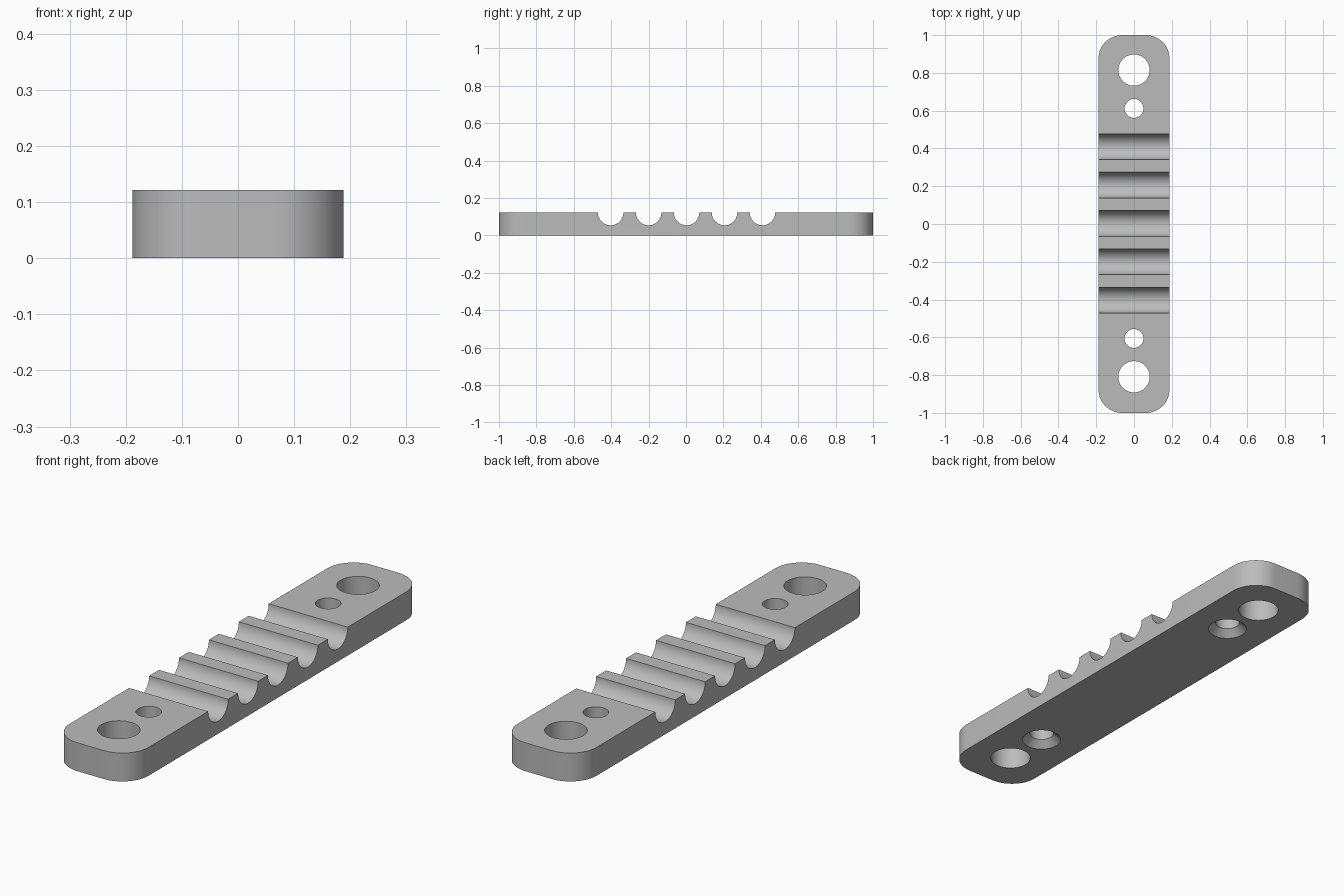
import bpy, bmesh, math

if "Cube" in bpy.data.objects:
    bpy.data.objects.remove(bpy.data.objects["Cube"])

W, L, H = 0.188, 1.0, 0.122      # half width, half length, thickness
CORNER = 0.125
OFFSET = 0.003                   # groove and hole pattern shift along y

grey = bpy.data.materials.new("grey")
grey.diffuse_color = (0.5, 0.5, 0.5, 1)
grey.use_nodes = True
grey.node_tree.nodes["Principled BSDF"].inputs["Base Color"].default_value = grey.diffuse_color


def lathe_cutter(name, profile, loc, rot=(0, 0, 0), n=64):
    """Closed solid of revolution from (radius, z) rings."""
    bm = bmesh.new()
    rings = [[bm.verts.new((r * math.cos(2 * math.pi * i / n), r * math.sin(2 * math.pi * i / n), z))
              for i in range(n)] for r, z in profile]
    for a, b in zip(rings, rings[1:]):
        for i in range(n):
            j = (i + 1) % n
            bm.faces.new((a[i], a[j], b[j], b[i]))
    bm.faces.new(rings[0][::-1])
    bm.faces.new(rings[-1])
    me = bpy.data.meshes.new(name)
    bm.to_mesh(me)
    bm.free()
    me.materials.append(grey)
    ob = bpy.data.objects.new(name, me)
    ob.location, ob.rotation_euler = loc, rot
    ob.hide_render = True
    bpy.context.collection.objects.link(ob)
    return ob


# Plate: rounded rectangle extruded upward
bm = bmesh.new()
outline = []
for k, (sx, sy) in enumerate([(1, 1), (-1, 1), (-1, -1), (1, -1)]):
    for i in range(17):
        a = math.pi / 2 * (k + i / 16)
        outline.append(bm.verts.new((sx * (W - CORNER) + CORNER * math.cos(a),
                                     sy * (L - CORNER) + CORNER * math.sin(a), 0)))
base = bm.faces.new(outline)
top = bmesh.ops.extrude_face_region(bm, geom=[base])["geom"]
bmesh.ops.translate(bm, vec=(0, 0, H), verts=[v for v in top if isinstance(v, bmesh.types.BMVert)])
bmesh.ops.recalc_face_normals(bm, faces=bm.faces)
mesh = bpy.data.meshes.new("grooved_plate")
bm.to_mesh(mesh)
bm.free()
mesh.materials.append(grey)
plate = bpy.data.objects.new("grooved_plate", mesh)
bpy.context.collection.objects.link(plate)

# Five half-round grooves across the top
cutters = [lathe_cutter(f"groove_cutter_{i}", [(0.068, -0.3), (0.068, 0.3)],
                        (0, OFFSET + 0.203 * i, H), (0, math.pi / 2, 0)) for i in range(-2, 3)]

# Large through holes and small holes countersunk from below
for s in (-1, 1):
    cutters.append(lathe_cutter("large_hole_cutter", [(0.083, -0.1), (0.083, 0.3)],
                                (0, OFFSET + s * 0.812, 0)))
    cutters.append(lathe_cutter("screw_hole_cutter",
                                [(0.09, -0.01), (0.05, 0.03), (0.05, 0.3)],
                                (0, OFFSET + s * 0.609, 0)))

bpy.context.view_layer.objects.active = plate
plate.select_set(True)
for c in cutters:
    mod = plate.modifiers.new(c.name, 'BOOLEAN')
    mod.operation, mod.solver, mod.object = 'DIFFERENCE', 'EXACT', c
    bpy.ops.object.modifier_apply(modifier=mod.name)
for c in cutters:
    bpy.data.objects.remove(c)

bpy.ops.object.shade_smooth_by_angle(angle=math.radians(30))
